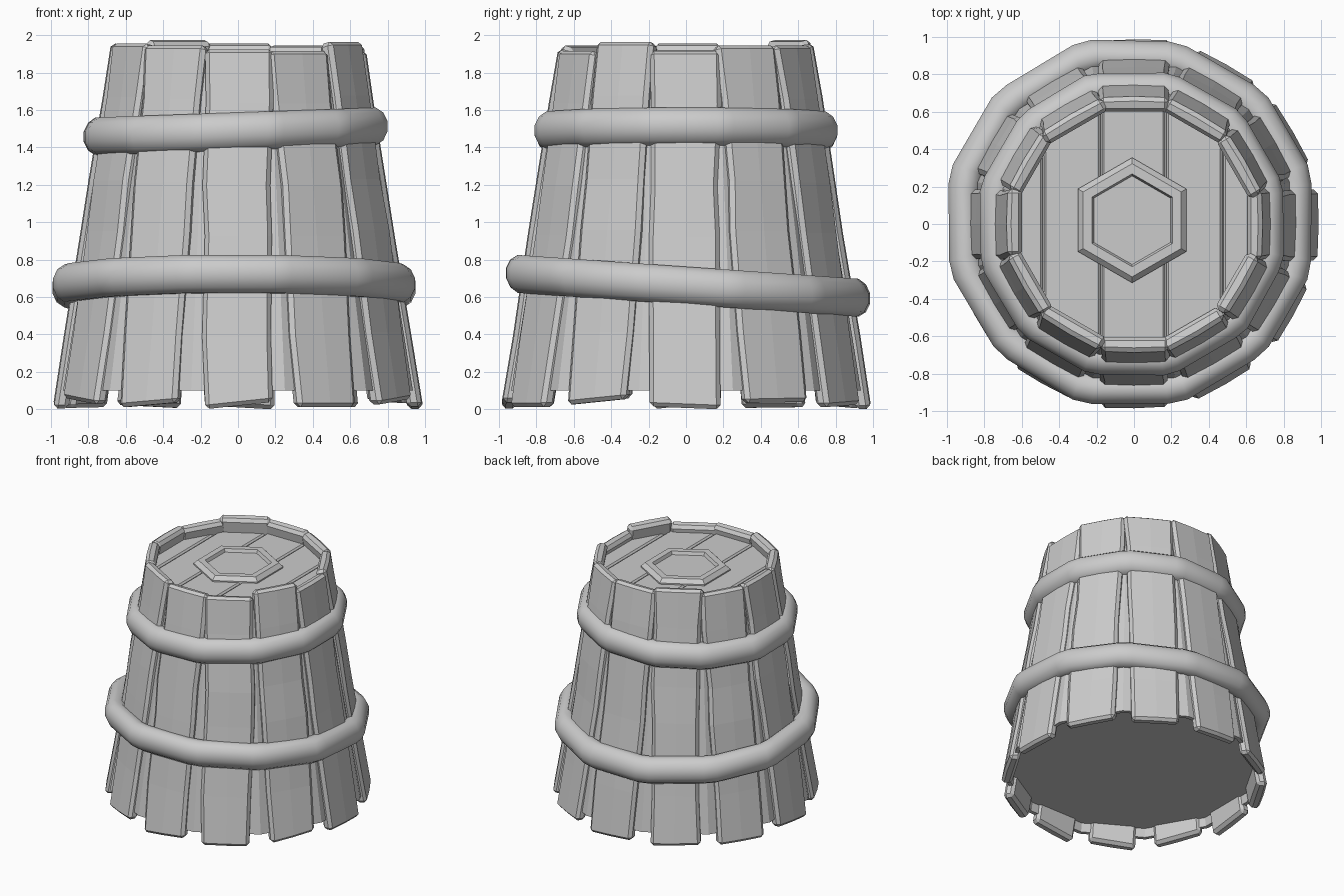
import bpy, bmesh, math, random
from mathutils import Vector

if "Cube" in bpy.data.objects:
    bpy.data.objects.remove(bpy.data.objects["Cube"])

random.seed(7)
N = 12
HALF = math.pi / N


def stave_radius(z):
    return 0.992 - 0.16 * z


def make_object(name, bm, bevel=0.0, smooth=None):
    bmesh.ops.recalc_face_normals(bm, faces=bm.faces)
    me = bpy.data.meshes.new(name)
    bm.to_mesh(me)
    bm.free()
    ob = bpy.data.objects.new(name, me)
    bpy.context.collection.objects.link(ob)
    if bevel:
        mod = ob.modifiers.new("bevel", 'BEVEL')
        mod.width = bevel
        mod.segments = 1
        mod.limit_method = 'ANGLE'
        mod.angle_limit = math.radians(40)
    if smooth:
        me.shade_smooth()
        me.set_sharp_from_angle(angle=math.radians(smooth))
    return ob


def loft(bm, rings, closed=False, caps=True):
    """Skin a list of point rings with quads."""
    vs = [[bm.verts.new(p) for p in r] for r in rings]
    n = len(vs[0])
    for i in range(len(vs) if closed else len(vs) - 1):
        a, b = vs[i], vs[(i + 1) % len(vs)]
        for j in range(n):
            bm.faces.new((a[j], a[(j + 1) % n], b[(j + 1) % n], b[j]))
    if caps and not closed:
        bm.faces.new(vs[0])
        bm.faces.new(vs[-1])


def ngon(apothem, z, n=N, turn=HALF, cx=0.0, cy=0.0):
    r = apothem / math.cos(math.pi / n)
    return [(cx + r * math.cos(turn + 2 * math.pi * i / n),
             cy + r * math.sin(turn + 2 * math.pi * i / n), z) for i in range(n)]


# inner wall: tapered twelve-sided core with a recessed underside
bm = bmesh.new()
loft(bm, [ngon(0.895, 0.17), ngon(0.905, 0.1), ngon(0.935, 0.1), ngon(0.66, 1.82)])
make_object("inner_wall", bm)

# staves: leaning planks with uneven ends and edges
tops = [1.92, 1.95, 1.95, 1.96, 1.98, 1.95, 1.96, 1.96, 1.95, 1.93, 1.92, 1.97]
for k, top in enumerate(tops):
    ang = k * 2 * HALF
    rad = Vector((math.cos(ang), math.sin(ang), 0))
    tan = Vector((-math.sin(ang), math.cos(ang), 0))
    bottom = 0.0 if k % 3 == 0 else random.uniform(0.005, 0.035)
    skew = random.uniform(-0.02, 0.02)
    levels = [0, 0.2, 0.48, 0.62, 0.85, 1]
    rings = []
    for f in levels:
        left = -0.185 + random.uniform(-0.014, 0.014)
        right = 0.18 + random.uniform(-0.014, 0.014)
        push = random.uniform(-0.006, 0.006) if 0 < f < 1 else 0
        z = bottom + (top - bottom) * f
        ring = []
        for u, depth in ((left, 0.085), (left, 0.006), (0, 0), (right, 0.006), (right, 0.085)):
            zz = z + (abs(skew) + skew * u / 0.18 if f == 0 else 0)
            zz -= 0.02 * abs(depth > 0.05) if f == 1 else 0
            ring.append(rad * (stave_radius(zz) + push - depth) + tan * u + Vector((0, 0, zz)))
        rings.append(ring)
    bm = bmesh.new()
    loft(bm, rings)
    make_object(f"stave_{k + 1}", bm, bevel=0.022)


# hoops: slightly tilted rounded bands following the twelve flats
def hoop(name, centre, apothem, half_w, half_h, tilt_x, tilt_y):
    rings = []
    for k in range(N):
        for off in (-3, 3):
            a = HALF + k * 2 * HALF + math.radians(off)
            r = apothem / math.cos(HALF - math.radians(3)) + random.uniform(-0.006, 0.006)
            ring = []
            for j in range(12):
                t = 2 * math.pi * (j + 0.5) / 12
                rr = r + half_w * math.cos(t)
                x, y = rr * math.cos(a), rr * math.sin(a)
                z = centre[2] + tilt_x * x + tilt_y * y + half_h * math.sin(t)
                ring.append((centre[0] + x, centre[1] + y, z))
            rings.append(ring)
    bm = bmesh.new()
    loft(bm, rings, closed=True)
    make_object(name, bm, smooth=50)


hoop("lower_hoop", (-0.02, 0.01, 0.66), 0.885, 0.09, 0.105, 0.0, -0.07)
hoop("upper_hoop", (-0.01, 0.0, 1.485), 0.725, 0.09, 0.105, 0.035, 0.0)

# lid: five boards cut from a twelve-sided disc
edges = [-0.8, -0.485, -0.175, 0.17, 0.475, 0.8]
for i in range(5):
    bm = bmesh.new()
    bm.faces.new([bm.verts.new(p) for p in ngon(0.645, 1.78)])
    for x, side in ((edges[i] + 0.003, -1), (edges[i + 1] - 0.003, 1)):
        bmesh.ops.bisect_plane(bm, geom=bm.verts[:] + bm.edges[:] + bm.faces[:],
                               plane_co=(x, 0, 0), plane_no=(side, 0, 0), clear_outer=True)
    ext = bmesh.ops.extrude_face_region(bm, geom=bm.faces[:])
    bmesh.ops.translate(bm, vec=(0, 0, 0.07),
                        verts=[v for v in ext["geom"] if isinstance(v, bmesh.types.BMVert)])
    make_object(f"lid_board_{i + 1}", bm, bevel=0.012)

# hexagonal boss with a sunken centre
hexa = [(0.29, 1.83), (0.29, 1.86), (0.262, 1.89), (0.215, 1.89), (0.205, 1.865)]
bm = bmesh.new()
loft(bm, [ngon(a, z, 6, math.pi / 6, -0.01, 0.02) for a, z in hexa])
make_object("hex_boss", bm)
